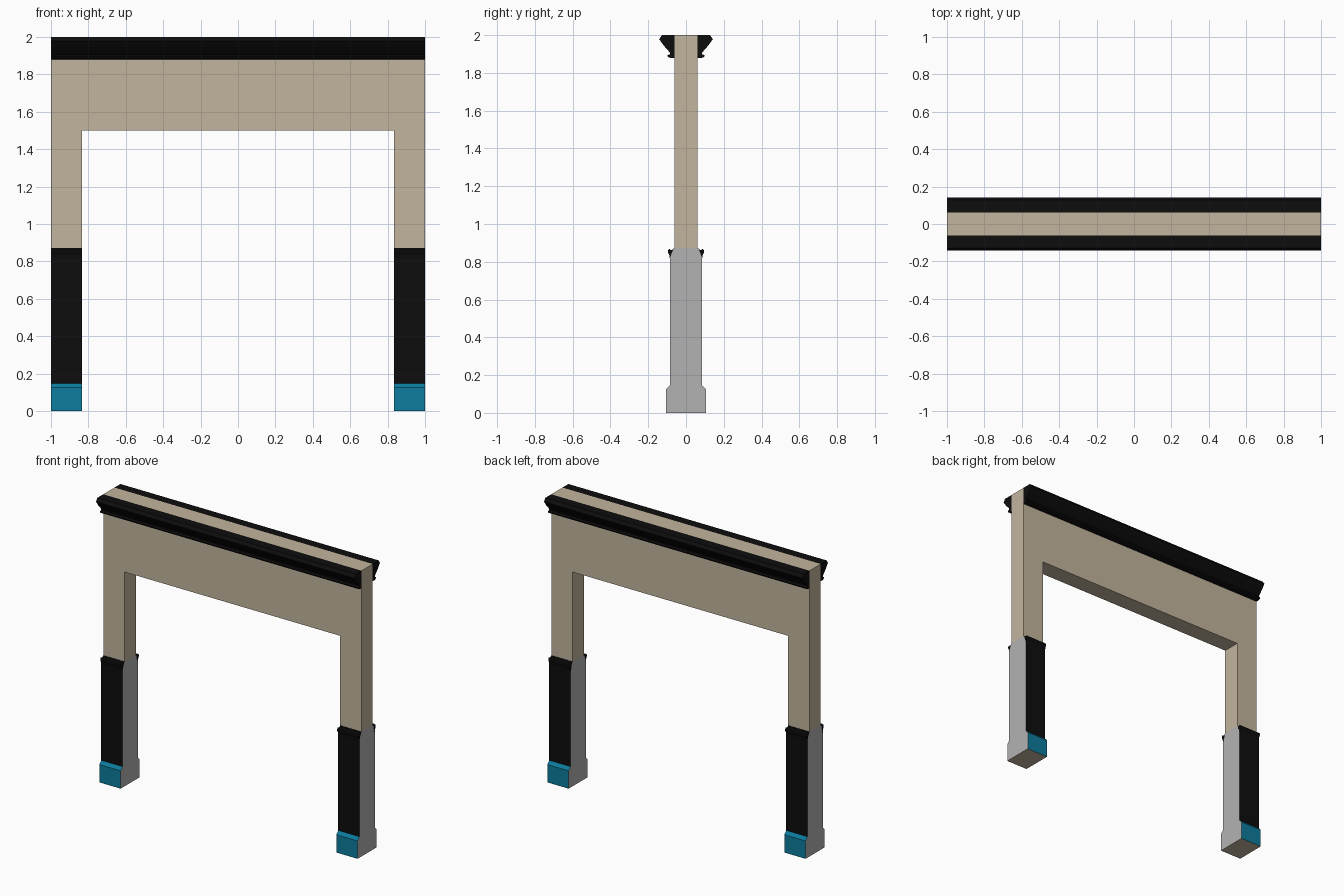
import bpy, bmesh

if "Cube" in bpy.data.objects:
    bpy.data.objects.remove(bpy.data.objects["Cube"])


def material(name, rgb):
    m = bpy.data.materials.new(name)
    m.diffuse_color = (*rgb, 1)
    m.use_nodes = True
    m.node_tree.nodes["Principled BSDF"].inputs["Base Color"].default_value = m.diffuse_color
    return m


TAN = material("plaster_tan", (0.54, 0.46, 0.34))
BLACK = material("trim_black", (0.004, 0.004, 0.004))
BLUE = material("base_blue", (0.004, 0.20, 0.34))
GREY = material("end_grey", (0.45, 0.45, 0.45))


def extrude(name, start, end, mats, pick=None):
    """Closed prism between two matching outlines."""
    bm = bmesh.new()
    a = [bm.verts.new(p) for p in start]
    b = [bm.verts.new(p) for p in end]
    bm.faces.new(a)
    bm.faces.new(b[::-1])
    for i in range(len(a)):
        j = (i + 1) % len(a)
        bm.faces.new((a[i], b[i], b[j], a[j]))
    bmesh.ops.recalc_face_normals(bm, faces=bm.faces)
    bm.normal_update()
    if pick:
        for f in bm.faces:
            f.material_index = pick(f)
    me = bpy.data.meshes.new(name)
    bm.to_mesh(me)
    bm.free()
    for m in mats:
        me.materials.append(m)
    ob = bpy.data.objects.new(name, me)
    bpy.context.collection.objects.link(ob)
    return ob


def along_x(name, profile, x0, x1, mats, pick=None):
    return extrude(name, [(x0, y, z) for y, z in profile],
                   [(x1, y, z) for y, z in profile], mats, pick)


# Wall: upside-down U outline, thick in y
INNER, HALF, PLINTH_TOP = 0.835, 0.062, 0.873
outline = [(-1, PLINTH_TOP), (-1, 2), (1, 2), (1, PLINTH_TOP),
           (INNER, PLINTH_TOP), (INNER, 1.5), (-INNER, 1.5), (-INNER, PLINTH_TOP)]
extrude("wall_arch", [(x, -HALF, z) for x, z in outline],
        [(x, HALF, z) for x, z in outline], [TAN])

# Profiles in (y, z) for the +y side
cornice = [(HALF, 2.0), (0.127, 2.0), (0.142, 1.978), (0.118, 1.945), (0.085, 1.907),
           (0.085, 1.899), (0.099, 1.894), (0.095, 1.884), (0.083, 1.879), (HALF, 1.879)]
bead = [(0.066, 0.867), (0.080, 0.862), (0.088, 0.869), (0.095, 0.862),
        (0.095, 0.848), (0.089, 0.838), (0.085, 0.815), (0.078, 0.815)]
panel = [(0.105, 0), (0.105, 0.125), (0.085, 0.147), (0.085, 0.82), (0.065, PLINTH_TOP)]
panel += [(-y, z) for y, z in reversed(panel)]


def leg_colour(f):
    if abs(f.normal.x) > 0.9:
        return 0                      # grey ends
    if f.normal.z < -0.9:
        return 3                      # tan underside
    return 2 if f.calc_center_median().z < 0.146 else 1


# Lower leg casings with black faces and blue bases
for label, x0, x1 in (("left", -1, -INNER), ("right", INNER, 1)):
    along_x(label + "_leg_casing", panel, x0, x1, [GREY, BLACK, BLUE, TAN], leg_colour)

# Cornice and leg beads on the front and back
for side, s in (("front", -1), ("back", 1)):
    along_x(side + "_cornice", [(s * y, z) for y, z in cornice], -1, 1, [BLACK])
    for label, x0, x1 in (("left", -1, -INNER), ("right", INNER, 1)):
        along_x(f"{side}_{label}_leg_bead", [(s * y, z) for y, z in bead], x0, x1, [BLACK])
